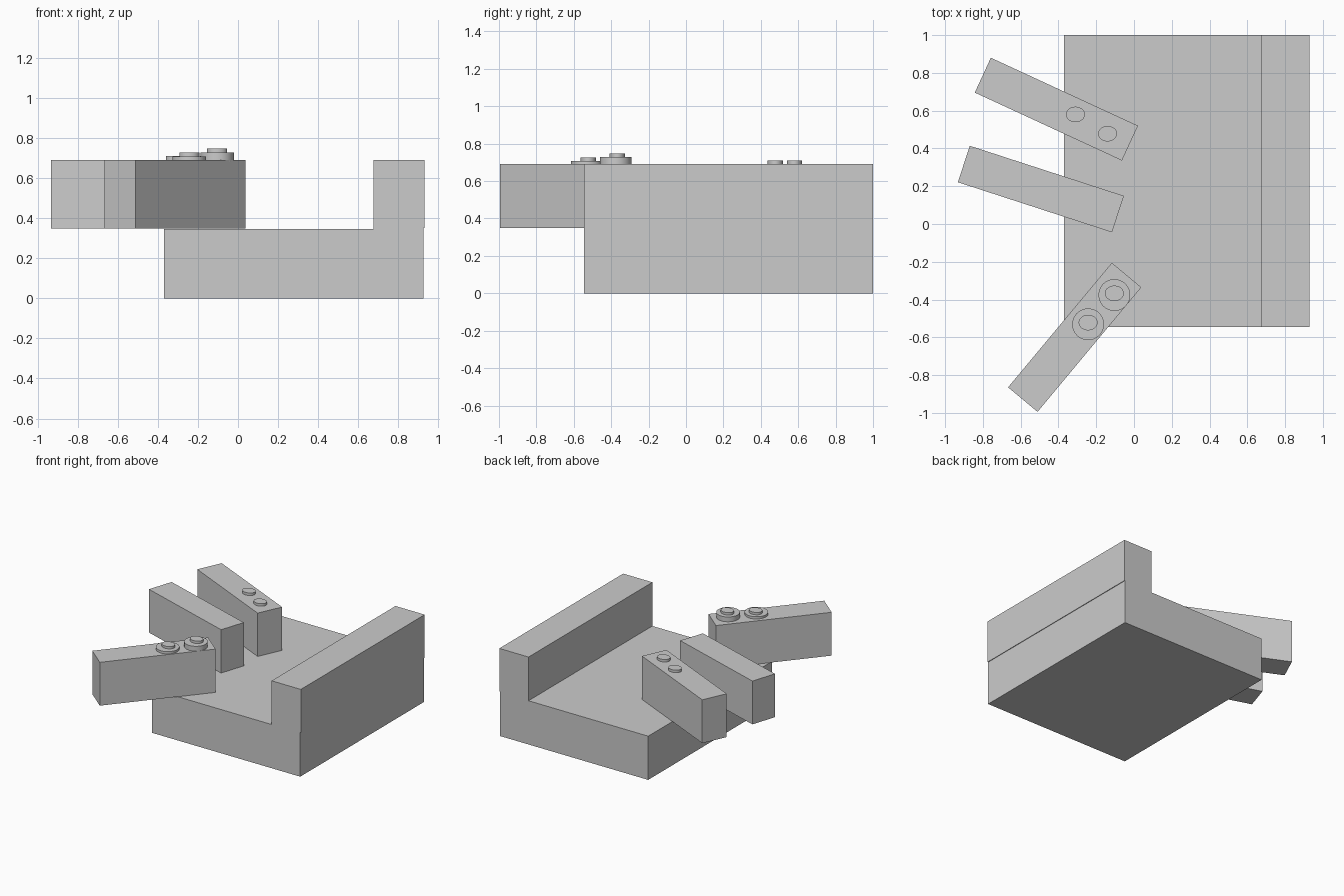
import bpy, bmesh
from math import radians
from mathutils import Matrix

if "Cube" in bpy.data.objects:
    bpy.data.objects.remove(bpy.data.objects["Cube"])


def finish(name, bm):
    bmesh.ops.recalc_face_normals(bm, faces=bm.faces)
    mesh = bpy.data.meshes.new(name)
    bm.to_mesh(mesh)
    bm.free()
    obj = bpy.data.objects.new(name, mesh)
    bpy.context.collection.objects.link(obj)
    return obj


def bar(name, x, y, angle):
    bm = bmesh.new()
    bmesh.ops.create_cube(bm, size=1, matrix=Matrix.Diagonal((0.858, 0.203, 0.342, 1)))
    obj = finish(name, bm)
    obj.location = (x, y, 0.519)
    obj.rotation_euler.z = radians(angle)


def disc(name, x, y, rx, ry, z0, z1):
    bpy.ops.mesh.primitive_cylinder_add(vertices=48, radius=1, depth=1,
                                        location=(x, y, (z0 + z1) / 2))
    obj = bpy.context.object
    obj.name = name
    obj.scale = (rx, ry, z1 - z0)
    bpy.ops.object.transform_apply(location=False, rotation=False, scale=True)
    bpy.ops.object.shade_smooth_by_angle()


# Base slab with raised back wall: stepped L profile swept along y
profile = [(-0.37, 0), (0.925, 0), (0.925, 0.35), (0.93, 0.35),
           (0.93, 0.69), (0.675, 0.69), (0.675, 0.345), (-0.37, 0.345)]
bm = bmesh.new()
face = bm.faces.new([bm.verts.new((x, -0.545, z)) for x, z in profile])
swept = bmesh.ops.extrude_face_region(bm, geom=[face], use_keep_orig=True)
bmesh.ops.translate(bm, vec=(0, 1.545, 0),
                    verts=[g for g in swept["geom"] if isinstance(g, bmesh.types.BMVert)])
finish("base_with_wall", bm)

# Three angled bars resting on the base
bar("bar_back", -0.411, 0.608, -24.8)
bar("bar_middle", -0.493, 0.185, -18)
bar("bar_front", -0.314, -0.6, 50.2)

# Oval buttons on the back bar
for i, (x, y) in enumerate([(-0.31, 0.58), (-0.14, 0.478)]):
    disc(f"back_button_{i}", x, y, 0.05, 0.041, 0.68, 0.71)

# Round collars with oval buttons on the front bar
for i, (x, y, top, cap) in enumerate([(-0.104, -0.376, 0.728, 0.747),
                                      (-0.243, -0.531, 0.708, 0.726)]):
    disc(f"front_collar_{i}", x, y, 0.084, 0.084, 0.68, top)
    disc(f"front_button_{i}", x, y + 0.009, 0.05, 0.041, top - 0.01, cap)
